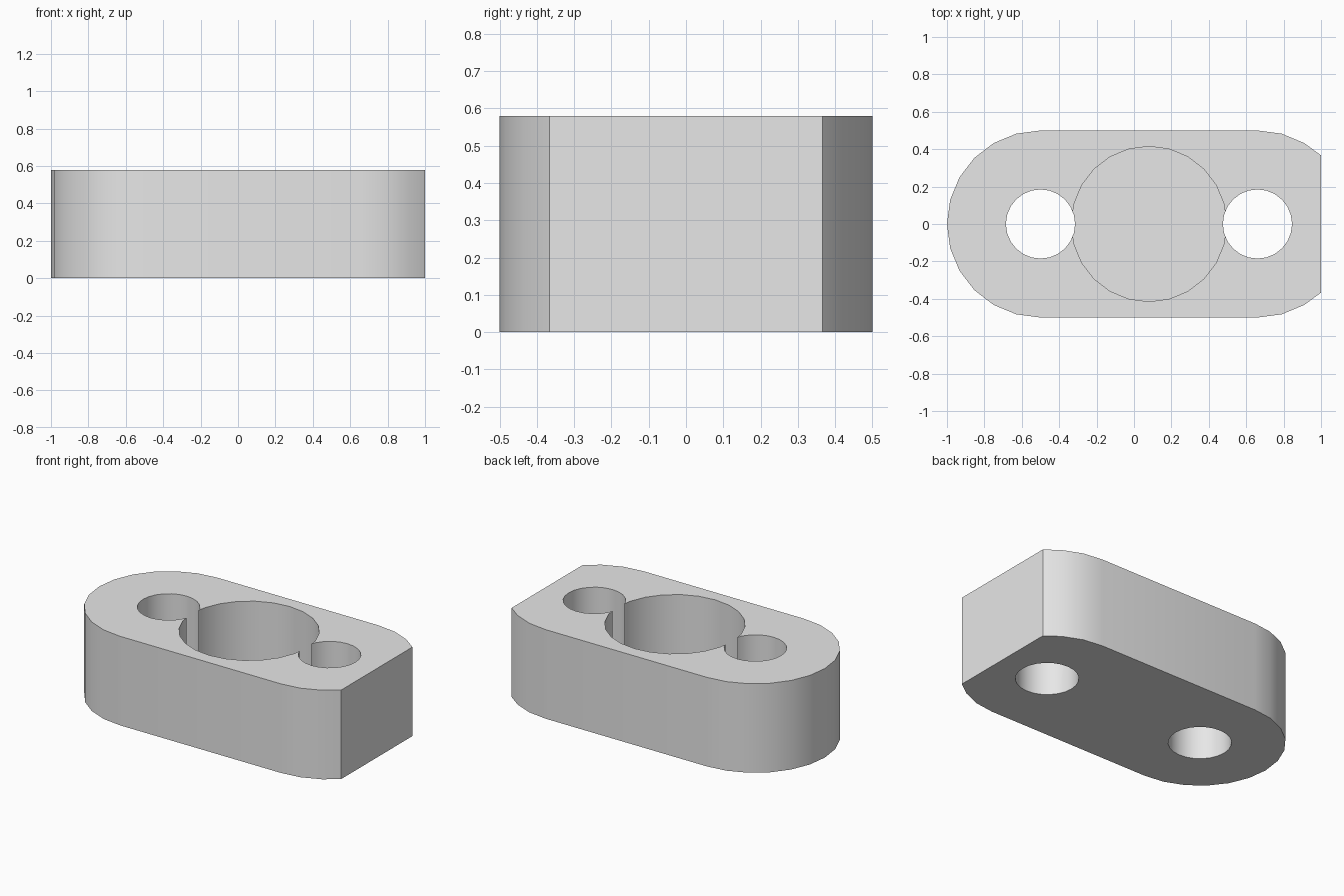
import bpy
import bmesh
from math import cos, sin, radians, sqrt

old = bpy.data.objects.get("Cube")
if old:
    bpy.data.objects.remove(old, do_unlink=True)

HEIGHT = 0.58
LEFT_X, RIGHT_X = -0.5, 0.66      # hole centres, also the end arc centres
MID_X = (LEFT_X + RIGHT_X) / 2
END_RADIUS = 0.5
HOLE_RADIUS = 0.185
POCKET_RADIUS = 0.415
POCKET_FLOOR = 0.19

grey = bpy.data.materials.new("light_grey")
grey.use_nodes = True
grey.diffuse_color = (0.8, 0.8, 0.8, 1)
grey.node_tree.nodes["Principled BSDF"].inputs["Base Color"].default_value = (0.8, 0.8, 0.8, 1)


def arc(cx, radius, start, end, step=15):
    return [(cx + radius * cos(radians(a)), radius * sin(radians(a)))
            for a in range(start, end + 1, step)]


def prism(name, outline, z0, z1):
    """Extrude a counter-clockwise outline from z0 up to z1."""
    bm = bmesh.new()
    base = bm.faces.new([bm.verts.new((x, y, z0)) for x, y in outline])
    top = bmesh.ops.extrude_face_region(bm, geom=[base], use_keep_orig=True)
    moved = [v for v in top["geom"] if isinstance(v, bmesh.types.BMVert)]
    bmesh.ops.translate(bm, verts=moved, vec=(0, 0, z1 - z0))
    bmesh.ops.recalc_face_normals(bm, faces=bm.faces[:])
    mesh = bpy.data.meshes.new(name)
    bm.to_mesh(mesh)
    bm.free()
    mesh.materials.append(grey)
    obj = bpy.data.objects.new(name, mesh)
    bpy.context.collection.objects.link(obj)
    return obj


# Body: one full round end, the other round end cut flat at x = 1
flat_y = sqrt(END_RADIUS ** 2 - (1 - RIGHT_X) ** 2)
outline = ([(1, flat_y)] + arc(RIGHT_X, END_RADIUS, 60, 90)
           + arc(LEFT_X, END_RADIUS, 90, 270)
           + arc(RIGHT_X, END_RADIUS, 270, 300) + [(1, -flat_y)])
body = prism("block_body", outline, 0, HEIGHT)

# Cutters: two through holes and the blind centre pocket
cutters = [
    prism("left_hole_cutter", arc(RIGHT_X, HOLE_RADIUS, 0, 345), -0.1, HEIGHT + 0.1),
    prism("right_hole_cutter", arc(LEFT_X, HOLE_RADIUS, 0, 345), -0.1, HEIGHT + 0.1),
    prism("pocket_cutter", arc(MID_X, POCKET_RADIUS, 0, 345), POCKET_FLOOR, HEIGHT + 0.1),
]
for cutter in cutters:
    cutter.hide_render = True
    cut = body.modifiers.new(cutter.name, 'BOOLEAN')
    cut.operation = 'DIFFERENCE'
    cut.solver = 'EXACT'
    cut.object = cutter

# Bake the cuts, then drop the cutters
bpy.context.view_layer.update()
evaluated = body.evaluated_get(bpy.context.evaluated_depsgraph_get())
cut_mesh = bpy.data.meshes.new_from_object(evaluated)
body.modifiers.clear()
body.data = cut_mesh
for cutter in cutters:
    bpy.data.objects.remove(cutter, do_unlink=True)

# Smooth round walls with crisp rims
bpy.ops.object.select_all(action='DESELECT')
body.select_set(True)
bpy.context.view_layer.objects.active = body
bpy.ops.object.shade_smooth_by_angle(angle=radians(30))
